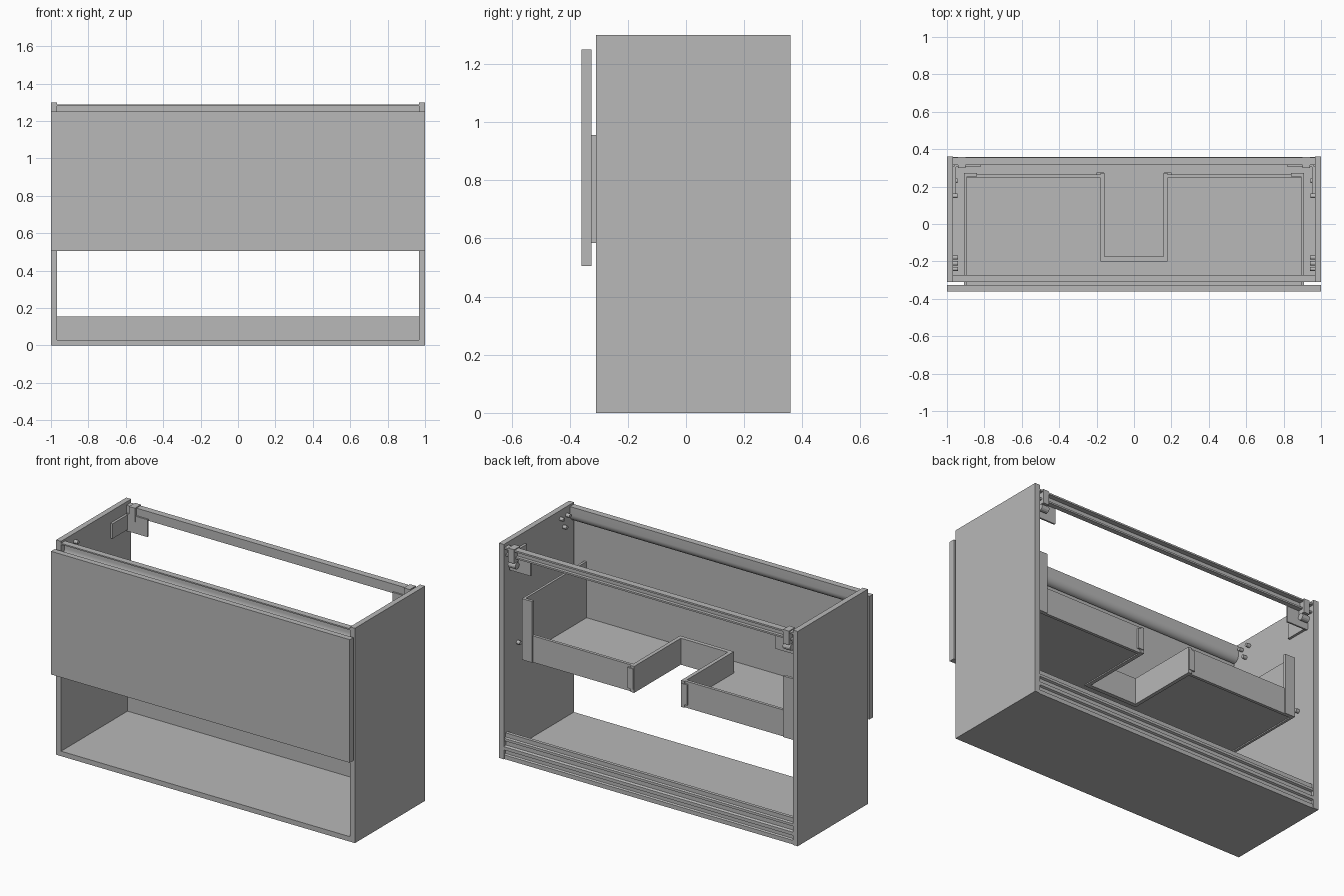
import bpy
import bmesh
import math
from mathutils import Matrix

cube = bpy.data.objects.get("Cube")
if cube:
    bpy.data.objects.remove(cube, do_unlink=True)

grey = bpy.data.materials.new("light grey")
grey.use_nodes = True
grey.diffuse_color = (0.48, 0.48, 0.48, 1)
grey.node_tree.nodes["Principled BSDF"].inputs["Base Color"].default_value = grey.diffuse_color


def finish(name, bm):
    bmesh.ops.recalc_face_normals(bm, faces=bm.faces)
    mesh = bpy.data.meshes.new(name)
    bm.to_mesh(mesh)
    bm.free()
    mesh.materials.append(grey)
    obj = bpy.data.objects.new(name, mesh)
    bpy.context.collection.objects.link(obj)
    return obj


def box(name, x, y, z):
    """Box from (low, high) ranges on each axis."""
    bm = bmesh.new()
    size = [r[1] - r[0] for r in (x, y, z)]
    mid = [(r[0] + r[1]) / 2 for r in (x, y, z)]
    bmesh.ops.create_cube(bm, size=1, matrix=Matrix.Translation(mid) @ Matrix.Diagonal((*size, 1)))
    return finish(name, bm)


def pair(name, x, y, z):
    """The same box on the left (+x) and the right (-x)."""
    box("left_" + name, x, y, z)
    box("right_" + name, (-x[1], -x[0]), y, z)


def prism(name, points, axis, low, high):
    """Outline pushed along x (points are y, z) or along z (points are x, y)."""
    bm = bmesh.new()

    def place(p, d):
        return (d, *p) if axis == "x" else (*p, d)

    face = bm.faces.new([bm.verts.new(place(p, low)) for p in points])
    moved = bmesh.ops.extrude_face_region(bm, geom=[face])["geom"]
    shift = place((0, 0), high - low)
    bmesh.ops.translate(bm, vec=shift, verts=[v for v in moved if isinstance(v, bmesh.types.BMVert)])
    return finish(name, bm)


def pegs(name, x, y, z, radius, length):
    """Mirrored pegs lying along x."""
    for side, label in ((1, "left_"), (-1, "right_")):
        bm = bmesh.new()
        matrix = Matrix.Translation((side * x, y, z)) @ Matrix.Rotation(math.pi / 2, 4, "Y")
        bmesh.ops.create_cone(bm, cap_ends=True, segments=12, radius1=radius, radius2=radius,
                              depth=length, matrix=matrix)
        finish(label + name, bm)


INNER = 0.967

# Cabinet body
pair("side_panel", (INNER, 1.0), (-0.31, 0.36), (0, 1.3))
box("bottom_panel", (-INNER, INNER), (-0.31, 0.33), (0, 0.03))

# Ridged lower back rail
outer = [(0.355, 0), (0.355, 0.025), (0.345, 0.03), (0.345, 0.05), (0.357, 0.055), (0.357, 0.075),
         (0.342, 0.08), (0.342, 0.105), (0.355, 0.11), (0.355, 0.125), (0.345, 0.13), (0.345, 0.155)]
prism("lower_back_rail", [(0.325, 0)] + outer + [(0.325, 0.155)], "x", -INNER, INNER)

# Curved finger-grip rail at the top front
arc = [(-0.31 + 0.038 * math.sin(a), 1.24 - 0.045 * math.cos(a))
       for a in [i * math.pi / 16 for i in range(9)]]
inner_arc = [(y - 0.006, z + 0.006) for y, z in reversed(arc[1:])]
grip = prism("grip_rail", arc + [(-0.272, 1.288), (-0.31, 1.288), (-0.31, 1.28), (-0.278, 1.28)]
             + inner_arc, "x", -INNER, INNER)
bpy.ops.object.select_all(action="DESELECT")
grip.select_set(True)
bpy.context.view_layer.objects.active = grip
bpy.ops.object.shade_smooth_by_angle(angle=math.radians(35))

# Upper hanging rail: channel open to the back
prism("hanging_rail", [(0.315, 1.225), (0.345, 1.225), (0.345, 1.235), (0.325, 1.235), (0.325, 1.27),
                       (0.355, 1.27), (0.355, 1.28), (0.315, 1.28)], "x", -INNER, INNER)

# Hanging brackets in the back corners
pair("bracket_side_plate", (0.952, 0.967), (0.16, 0.31), (1.14, 1.23))
pair("bracket_back_plate", (0.82, 0.96), (0.305, 0.315), (1.13, 1.235))
pair("bracket_hook", (0.9, 0.94), (0.3, 0.358), (1.2, 1.285))
pegs("bracket_screw", 0.92, 0.335, 1.18, 0.02, 0.05)

# Panel fasteners
for y, z in ((-0.24, 1.25), (-0.21, 1.19), (-0.18, 1.25)):
    pegs("rail_fastener", 0.957, y, z, 0.011, 0.03)
for y in (0.15, 0.23):
    pegs("runner_fastener", 0.957, y, 0.66, 0.012, 0.025)

# Drawer front
box("drawer_front", (-1, 1), (-0.36, -0.325), (0.505, 1.25))

# Drawer base with a recess for the drain
prism("drawer_base", [(-0.9, -0.325), (0.9, -0.325), (0.9, 0.25), (0.17, 0.25), (0.17, -0.19),
                      (-0.17, -0.19), (-0.17, 0.25), (-0.9, 0.25)], "z", 0.592, 0.615)

# Drawer walls
WALL = (0.585, 0.745)
pair("drawer_side", (0.893, 0.908), (-0.325, 0.27), (0.585, 0.955))
pair("drawer_corner_plate", (0.84, 0.908), (0.255, 0.272), (0.585, 0.955))
pair("drawer_back", (0.16, 0.9), (0.247, 0.265), WALL)
pair("recess_side", (0.157, 0.18), (-0.2, 0.272), WALL)
box("recess_front", (-0.16, 0.16), (-0.2, -0.175), WALL)
pair("recess_connector", (0.16, 0.2), (0.262, 0.276), (0.605, 0.73))
